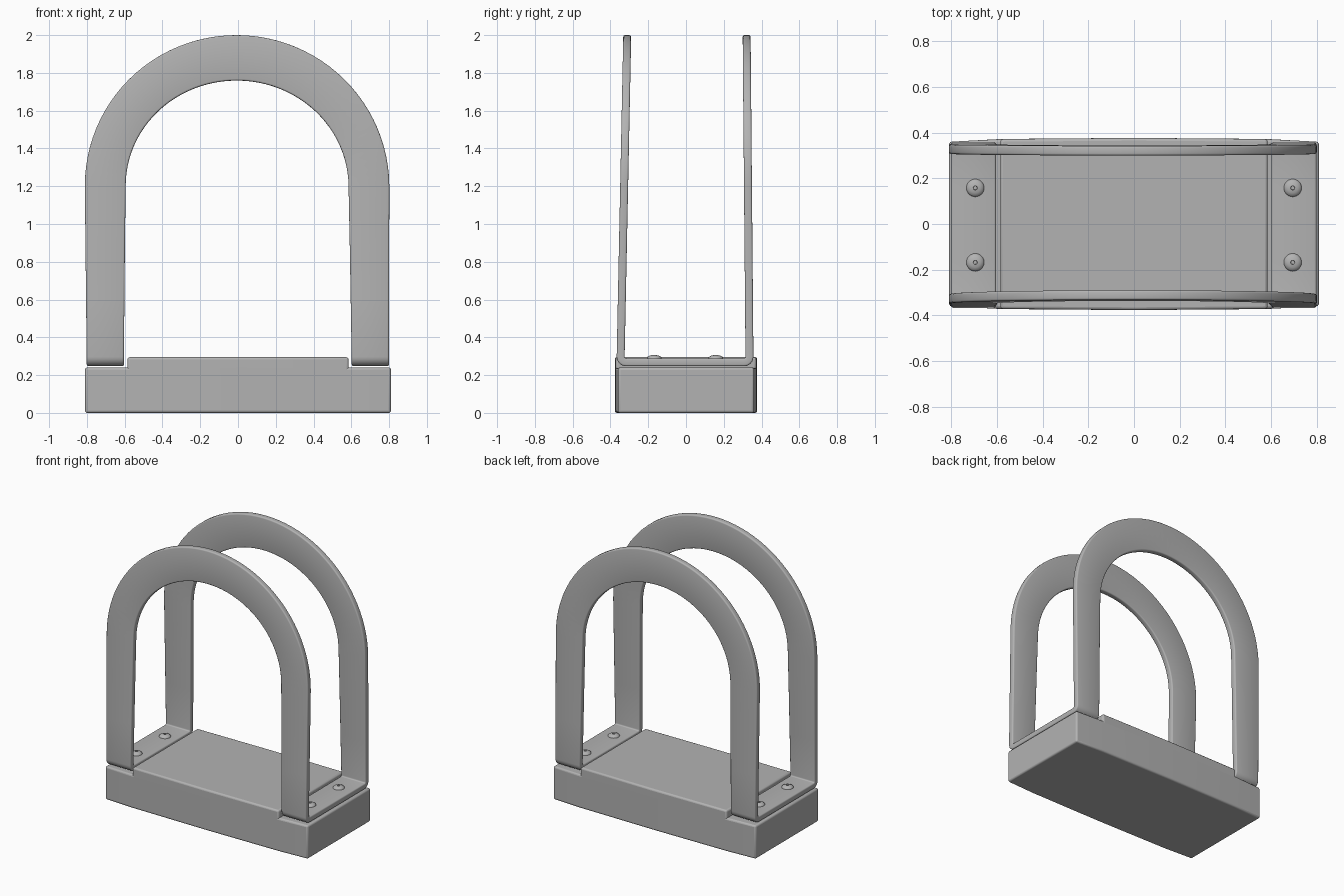
import bpy, bmesh, math

cube = bpy.data.objects.get("Cube")
if cube:
    bpy.data.objects.remove(cube, do_unlink=True)

grey = bpy.data.materials.new("satin grey")
grey.use_nodes = True
GREY = (0.45, 0.45, 0.45, 1)
grey.diffuse_color = GREY
grey.node_tree.nodes["Principled BSDF"].inputs["Base Color"].default_value = GREY


def finish(name, bm, bevel=0.0, thickness=0.0):
    """Turn a bmesh into a smooth shaded object with live modifiers."""
    bmesh.ops.recalc_face_normals(bm, faces=bm.faces)
    mesh = bpy.data.meshes.new(name)
    bm.to_mesh(mesh)
    bm.free()
    obj = bpy.data.objects.new(name, mesh)
    bpy.context.collection.objects.link(obj)
    mesh.materials.append(grey)
    if thickness:
        mod = obj.modifiers.new("thickness", 'SOLIDIFY')
        mod.thickness, mod.offset = thickness, -1
        mod.use_even_offset = True
    if bevel:
        mod = obj.modifiers.new("soft edges", 'BEVEL')
        mod.width, mod.segments = bevel, 3
        mod.limit_method, mod.angle_limit = 'ANGLE', math.radians(40)
    bpy.ops.object.select_all(action='DESELECT')
    obj.select_set(True)
    bpy.context.view_layer.objects.active = obj
    bpy.ops.object.shade_smooth_by_angle(angle=math.radians(40))
    return obj


# Base block: bowed plan, lower shelves at both ends, raised middle
bm = bmesh.new()
plan = [(-0.81, 0.36), (-0.585, 0.372), (0, 0.377), (0.585, 0.372), (0.81, 0.36)]
floor = [[bm.verts.new((x, s * y, 0)) for s in (-1, 1)] for x, y in plan]
for a, b in zip(floor, floor[1:]):
    bm.faces.new((a[0], b[0], b[1], a[1]))


def raise_faces(faces, height):
    new = bmesh.ops.extrude_face_region(bm, geom=faces, use_keep_orig=False)["geom"]
    bmesh.ops.translate(bm, vec=(0, 0, height),
                        verts=[g for g in new if isinstance(g, bmesh.types.BMVert)])
    return [g for g in new if isinstance(g, bmesh.types.BMFace)]


bottom = list(bm.faces)
copies = bmesh.ops.duplicate(bm, geom=bottom)["geom"]
top = raise_faces([g for g in copies if isinstance(g, bmesh.types.BMFace)], 0.24)
middle = [f for f in top if abs(f.calc_center_median().x) < 0.585]
old_top = raise_faces(middle, 0.055)
bmesh.ops.remove_doubles(bm, verts=bm.verts, dist=0.0001)
finish("base_block", bm, bevel=0.012)


# Double arch: one bent strip running foot, leg, arch, leg, foot, and back again
def side_path(sy, foot_y, top_y):
    """Stations (outer point, inner point) from the left foot to the right foot."""
    z0, r, spring = 0.247, 0.05, 1.2
    half = [(foot_y - r) * 0.5, foot_y - r]
    pts = [((0.80, sy * y, z0), (0.603, sy * y, z0)) for y in half]
    for i in range(1, 7):
        a = math.pi / 2 * i / 6
        y, z = foot_y - r + r * math.sin(a), z0 + r - r * math.cos(a)
        pts.append(((0.80, sy * y, z), (0.603, sy * y, z)))

    def lean(z):
        return sy * (foot_y + (top_y - foot_y) * (z - z0 - r) / (2 - z0 - r))

    for t in (0.33, 0.66):
        z = z0 + r + t * (spring - z0 - r)
        xo, xi = 0.80 + 0.006 * t, 0.603 - 0.012 * t
        pts.append(((xo, lean(z), z), (xi, lean(z), z)))
    for i in range(0, 25):
        a = math.pi / 2 * i / 24
        zo, zi = spring + 0.80 * math.sin(a), spring + 0.56 * math.sin(a)
        pts.append(((0.806 * math.cos(a), lean(zo), zo), (0.59 * math.cos(a), lean(zi), zi)))
    mirrored = [tuple((-p[0], p[1], p[2]) for p in pair) for pair in reversed(pts[:-1])]
    return pts + mirrored


ring = side_path(-1, 0.367, 0.332) + side_path(1, 0.357, 0.342)[::-1]
bm = bmesh.new()
rows = [[bm.verts.new((p[0] - 0.004 * p[2], p[1], p[2])) for p in pair] for pair in ring]
for a, b in zip(rows, rows[1:] + rows[:1]):
    bm.faces.new((a[0], b[0], b[1], a[1]))
bmesh.ops.recalc_face_normals(bm, faces=bm.faces)
arch = finish("double_arch_strip", bm, bevel=0.009, thickness=0.042)
# The strip thickens towards the inside of the arches
foot = min(arch.data.polygons, key=lambda f: f.center.z)
if foot.normal.z > 0:
    arch.data.flip_normals()


# Domed screws with a small socket, two on each foot
profile = [(0.0, 0.006), (0.008, 0.006), (0.009, 0.018), (0.022, 0.016),
           (0.034, 0.010), (0.039, 0.003), (0.039, -0.012)]
for sx, side in ((1, "left"), (-1, "right")):
    for y, end in ((-0.168, "front"), (0.158, "back")):
        bm = bmesh.new()
        verts = [bm.verts.new((r, 0, z)) for r, z in profile]
        edges = [bm.edges.new(pair) for pair in zip(verts, verts[1:])]
        bmesh.ops.spin(bm, geom=verts + edges, cent=(0, 0, 0), axis=(0, 0, 1),
                       angle=math.tau, steps=24)
        bmesh.ops.remove_doubles(bm, verts=bm.verts, dist=0.0001)
        screw = finish(f"screw_{end}_{side}", bm)
        screw.location = (sx * 0.695, y, 0.288)
